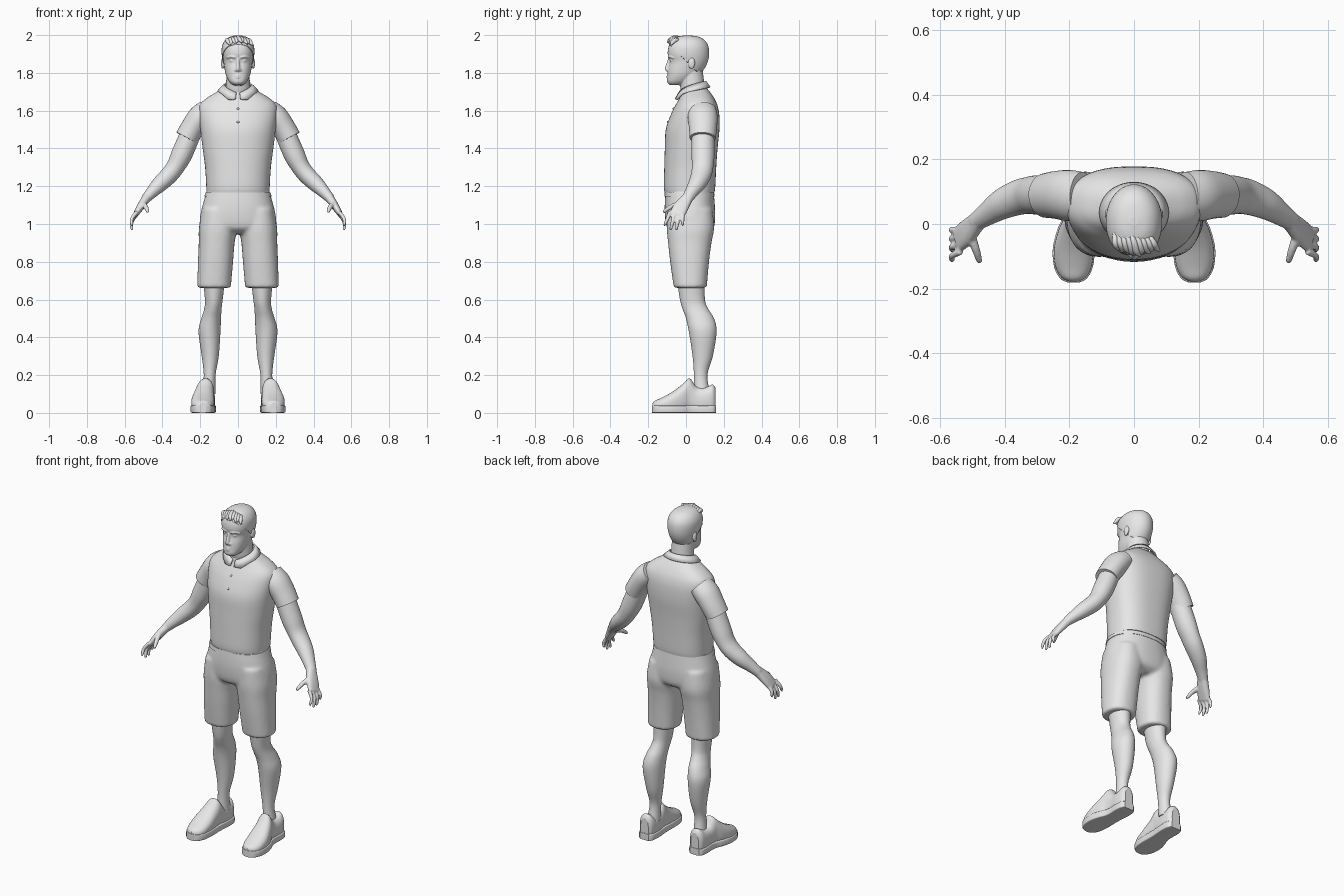
import bpy
import bmesh
import math
from mathutils import Vector, Matrix

cube = bpy.data.objects.get("Cube")
if cube:
    bpy.data.objects.remove(cube, do_unlink=True)

X, Y, Z = Vector((1, 0, 0)), Vector((0, 1, 0)), Vector((0, 0, 1))

grey = bpy.data.materials.new("plain grey")
grey.use_nodes = True
grey.diffuse_color = (0.8, 0.8, 0.8, 1)
for node in grey.node_tree.nodes:
    if node.type == 'BSDF_PRINCIPLED':
        node.inputs["Base Color"].default_value = (0.8, 0.8, 0.8, 1)


def spline(rows, steps=4):
    """Smooth curve through rows of any number of values."""
    rows = [Vector(r) for r in rows]
    out = []
    for i in range(len(rows) - 1):
        b, c = rows[i], rows[i + 1]
        a = rows[i - 1] if i else b
        d = rows[i + 2] if i + 2 < len(rows) else c
        for k in range(steps):
            t = k / steps
            out.append(b + (c - a) * (t / 2)
                       + (a * 2 - b * 5 + c * 4 - d) * (t * t / 2)
                       + (b * 3 - a - c * 3 + d) * (t ** 3 / 2))
    return out + [rows[-1]]


def power(value, n):
    return math.copysign(abs(value) ** (2 / n), value)


def loft(bm, rows, axes=None, ref=Y, front=2, back=2, seg=32):
    """Skin rows of (x, y, z, radius, radius) with capped ends."""
    pts = spline(rows)
    rings = []
    for i, p in enumerate(pts):
        centre = Vector(p[:3])
        if axes:
            u, v = axes
        else:
            t = Vector(pts[min(i + 1, len(pts) - 1)][:3]) - Vector(pts[max(i - 1, 0)][:3])
            t.normalize()
            u = ref.cross(t).normalized()
            v = t.cross(u)
        ring = []
        for k in range(seg):
            ang = math.tau * k / seg
            n = back if math.sin(ang) > 0 else front
            ring.append(bm.verts.new(centre
                                     + u * max(p[3], .002) * power(math.cos(ang), n)
                                     + v * max(p[4], .002) * power(math.sin(ang), n)))
        rings.append(ring)
    for lo, hi in zip(rings, rings[1:]):
        for k in range(seg):
            j = (k + 1) % seg
            bm.faces.new((lo[k], lo[j], hi[j], hi[k]))
    bm.faces.new(rings[0])
    bm.faces.new(rings[-1])


def stack(bm, rows, **kw):
    """Level rings given as (z, x, half width, front y, back y)."""
    loft(bm, [(x, (f + b) / 2, z, w, (b - f) / 2) for z, x, w, f, b in rows],
         axes=(X, Y), **kw)


def ball(bm, centre, size):
    m = Matrix.Translation(centre) @ Matrix.Diagonal((*size, 1))
    bmesh.ops.create_uvsphere(bm, u_segments=20, v_segments=12, radius=1, matrix=m)


def finish(name, bm, mirror=False, voxel=0, relax=0, thick=0):
    bmesh.ops.recalc_face_normals(bm, faces=bm.faces)
    for f in bm.faces:
        f.smooth = len(f.verts) < 5
    mesh = bpy.data.meshes.new(name)
    bm.to_mesh(mesh)
    bm.free()
    mesh.materials.append(grey)
    ob = bpy.data.objects.new(name, mesh)
    bpy.context.collection.objects.link(ob)
    if mirror:
        ob.modifiers.new("mirror", 'MIRROR')
    if thick:
        mod = ob.modifiers.new("thickness", 'SOLIDIFY')
        mod.thickness = thick
        mod.offset = 0
    if voxel:
        mod = ob.modifiers.new("blend", 'REMESH')
        mod.mode = 'VOXEL'
        mod.voxel_size = voxel
        mod.use_smooth_shade = True
    if relax:
        mod = ob.modifiers.new("relax", 'SMOOTH')
        mod.factor = .5
        mod.iterations = relax


# Shirt body
bm = bmesh.new()
stack(bm, [(1.168, 0, .166, -.113, .151), (1.2, 0, .168, -.117, .155),
           (1.3, 0, .174, -.115, .16), (1.4, 0, .187, -.112, .167),
           (1.5, 0, .199, -.107, .177), (1.58, 0, .208, -.08, .176),
           (1.63, 0, .203, -.055, .166), (1.665, 0, .168, -.036, .15),
           (1.695, 0, .12, -.026, .13), (1.72, 0, .08, -.015, .11)],
      front=2.2, back=2.6, seg=64)
finish("shirt", bm)

# Sleeves
bm = bmesh.new()
loft(bm, [(.16, .087, 1.6, .06, .074), (.2, .088, 1.565, .066, .079),
          (.24, .09, 1.51, .063, .074), (.272, .088, 1.455, .062, .069)])
finish("sleeves", bm, mirror=True)

# Collar: open band, lower edge drops to points at the front
bm = bmesh.new()
band = []
for i in range(49):
    t = math.radians(7 + 346 * i / 48)
    k, s, c = math.sin(t / 2), math.sin(t), math.cos(t)
    drop = .018 * max(0, 1 - abs(abs(math.degrees(math.pi - t)) - 152) / 26)
    top = bm.verts.new((.07 * s, .033 - .07 * c, 1.69 + .065 * k))
    low = bm.verts.new((.105 * s, .035 - .092 * c, 1.66 + .063 * k - drop))
    band.append((top, low))
for (a, b), (c, d) in zip(band, band[1:]):
    bm.faces.new((a, b, d, c))
finish("collar", bm, thick=.008)

# Buttons
bm = bmesh.new()
for y, z in ((-.066, 1.61), (-.096, 1.54)):
    ball(bm, (0, y, z), (.007, .005, .006))
finish("buttons", bm)

# Shorts: hips and two legs blended together
bm = bmesh.new()
stack(bm, [(1.185, 0, .163, -.106, .145), (1.12, 0, .182, -.112, .151),
           (1.05, 0, .199, -.112, .155), (.98, 0, .198, -.1, .147),
           (.95, 0, .15, -.06, .11)], front=2.3, back=2.3, seg=48)
for s in (-1, 1):
    stack(bm, [(1.08, s * .105, .085, -.1, .14), (.98, s * .107, .1, -.102, .149),
               (.9, s * .113, .095, -.095, .135), (.8, s * .119, .093, -.084, .122),
               (.662, s * .127, .089, -.065, .11)], front=2.3, back=2.3)
finish("shorts", bm, voxel=.01, relax=4)

# Waistband
bm = bmesh.new()
stack(bm, [(1.145, 0, .178, -.115, .151), (1.168, 0, .172, -.113, .149)],
      front=2.3, back=2.3, seg=48)
finish("waistband", bm)

# Lower legs
bm = bmesh.new()
stack(bm, [(.72, .127, .06, -.05, .1), (.6, .128, .047, -.032, .1),
           (.55, .133, .046, -.018, .118), (.5, .142, .052, .0, .148),
           (.43, .151, .058, .015, .162), (.3, .147, .045, .035, .142),
           (.2, .15, .031, .042, .113), (.1, .155, .036, .042, .128)])
finish("legs", bm, mirror=True)

# Shoe uppers from (y, x, half width, height), and soles below them
last = [(-.178, .187, .014, .05), (-.165, .187, .038, .064), (-.13, .187, .056, .08),
        (-.075, .186, .061, .11), (-.02, .18, .054, .15), (.018, .172, .046, .183),
        (.055, .168, .045, .14), (.1, .168, .047, .134), (.14, .168, .042, .15),
        (.157, .168, .026, .13)]
bm = bmesh.new()
loft(bm, [(x, y, h / 2 + .004, w, h / 2 - .004) for y, x, w, h in last],
     axes=(X, Z), front=3, back=2.3)
finish("shoe_uppers", bm, mirror=True)
bm = bmesh.new()
loft(bm, [(x, y * 1.015, .02, w + .004, .02) for y, x, w, h in last],
     axes=(X, Z), front=9, back=9)
finish("shoe_soles", bm, mirror=True)

# Arms with hands
bm = bmesh.new()
loft(bm, [(.25, .09, 1.48, .055, .06), (.297, .09, 1.37, .056, .061),
          (.33, .088, 1.305, .049, .057), (.364, .08, 1.26, .047, .054),
          (.41, .06, 1.215, .043, .047), (.455, .03, 1.17, .033, .036),
          (.49, .006, 1.132, .025, .029)])
loft(bm, [(.48, .013, 1.145, .024, .028), (.517, -.026, 1.09, .02, .04),
          (.545, -.05, 1.045, .013, .04)], front=2.5, back=2.5)
for y0, y1, z0, z1 in ((-.085, -.112, 1.065, .99), (-.062, -.08, 1.06, .967),
                       (-.039, -.05, 1.057, .967), (-.018, -.018, 1.06, .99)):
    loft(bm, [(.535, y0, z0, .011, .011), (.562, (y0 + y1) / 2, (z0 + z1) / 2, .01, .01),
              (.562, y1, z1 + .008, .008, .008), (.561, y1, z1, .004, .004)], seg=12)
loft(bm, [(.508, -.025, 1.11, .016, .016), (.49, -.075, 1.093, .013, .013),
          (.479, -.11, 1.07, .01, .01), (.477, -.12, 1.06, .005, .005)], ref=X, seg=12)
finish("arms", bm, mirror=True, voxel=.005, relax=3)

# Head, neck and facial features blended together
skull = [(1.735, 0, .026, -.086, -.02), (1.752, 0, .046, -.1, .02),
         (1.785, 0, .063, -.098, .06), (1.82, 0, .071, -.095, .092),
         (1.86, 0, .077, -.087, .112), (1.9, 0, .083, -.097, .119),
         (1.94, 0, .081, -.092, .115), (1.97, 0, .066, -.075, .097),
         (1.988, 0, .042, -.045, .065), (1.995, 0, .012, -.005, .02)]
bm = bmesh.new()
stack(bm, skull, front=2.3, seg=48)
stack(bm, [(1.65, 0, .075, -.01, .1), (1.72, 0, .065, -.03, .099),
           (1.82, 0, .06, -.035, .088)])
loft(bm, [(0, -.086, 1.878, .008, .008), (0, -.096, 1.845, .009, .009),
          (0, -.102, 1.822, .011, .01), (0, -.098, 1.81, .009, .006)], seg=16)
for z, r in ((1.786, .005), (1.776, .006)):
    loft(bm, [(-.026, -.087, z - .002, .003, .003), (0, -.098, z, r, r),
              (.026, -.087, z - .002, .003, .003)], seg=12)
for s in (-1, 1):
    loft(bm, [(s * .012, -.091, 1.881, .006, .006), (s * .036, -.086, 1.886, .006, .007),
              (s * .06, -.066, 1.88, .004, .005)], seg=12)
    ball(bm, (s * .031, -.073, 1.864), (.014, .013, .008))
    ball(bm, (s * .011, -.095, 1.815), (.009, .009, .007))
    ball(bm, (s * .081, .03, 1.85), (.009, .018, .03))
finish("head", bm, voxel=.004, relax=3)

# Short hair cap, cut along a slanted hairline
bm = bmesh.new()
stack(bm, skull, front=2.3, seg=48)
bmesh.ops.bisect_plane(bm, geom=bm.verts[:] + bm.edges[:] + bm.faces[:],
                       plane_co=(0, -.09, 1.952), plane_no=(0, 1, 1), clear_inner=True)
finish("hair", bm, thick=.007)

# Swept tufts over the forehead
bm = bmesh.new()
for i in range(9):
    x = (i - 4) * .0145
    lean = .008 * (-1) ** i
    fall = abs(x) * .25
    loft(bm, [(x * .8 - .012, -.022, 1.982 - fall, .005, .006),
              (x, -.055, 1.988 - fall, .011, .01),
              (x + .008, -.085 + fall, 1.976 - fall, .01, .011),
              (x + .012 + lean, -.097 + fall, 1.962 - fall, .004, .004)],
         ref=X, seg=12)
finish("hair_tufts", bm)
